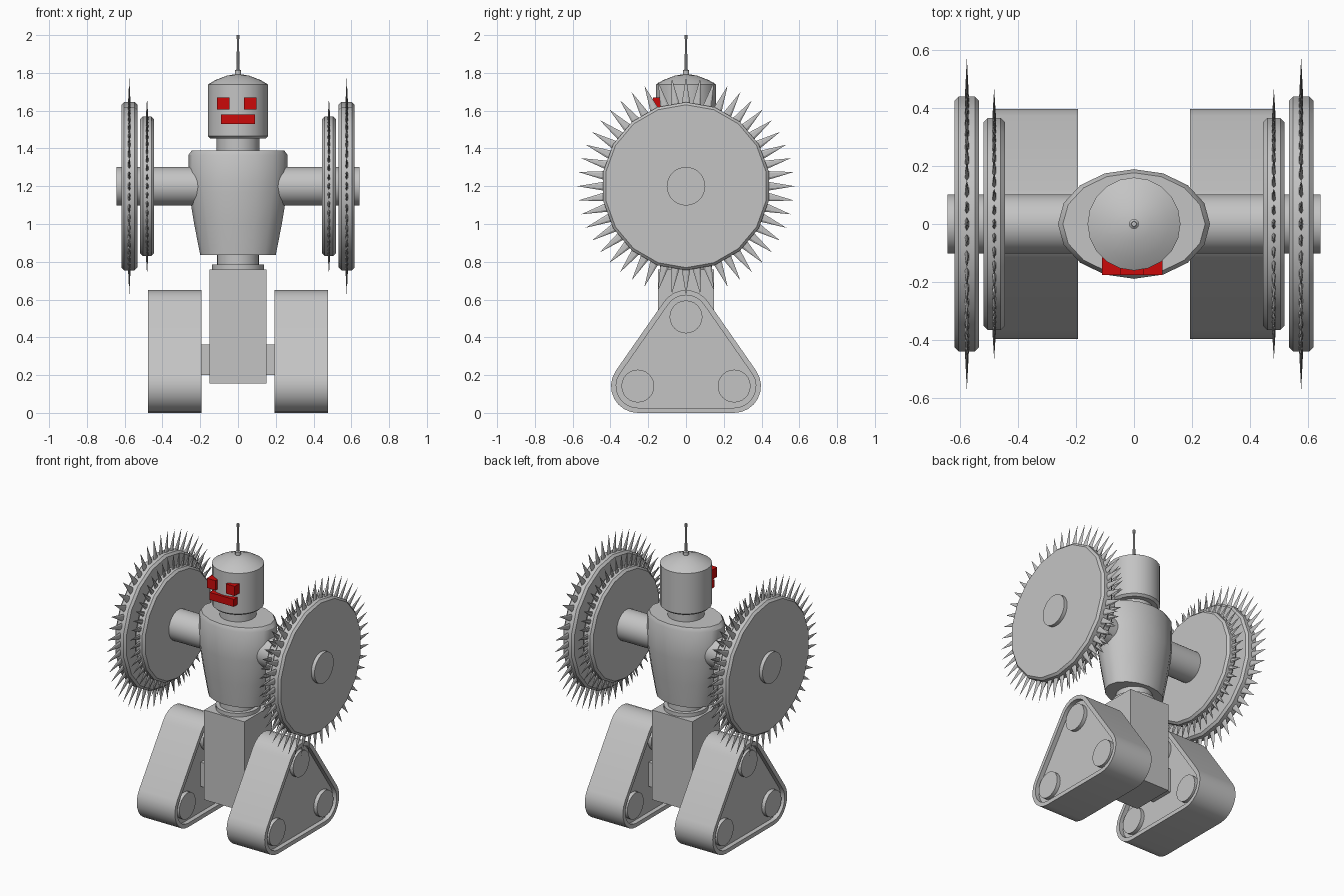
import bpy, bmesh, math
from mathutils import Vector

cube = bpy.data.objects.get("Cube")
if cube:
    bpy.data.objects.remove(cube, do_unlink=True)


def make_material(name, colour):
    m = bpy.data.materials.new(name)
    m.use_nodes = True
    m.diffuse_color = colour
    m.node_tree.nodes["Principled BSDF"].inputs["Base Color"].default_value = colour
    return m


GREY = make_material("metal grey", (0.55, 0.55, 0.55, 1))
RED = make_material("face red", (0.6, 0.003, 0.003, 1))


def finish(name, bm, mat=GREY, smooth=True):
    bmesh.ops.recalc_face_normals(bm, faces=bm.faces[:])
    mesh = bpy.data.meshes.new(name)
    bm.to_mesh(mesh)
    bm.free()
    mesh.materials.append(mat)
    ob = bpy.data.objects.new(name, mesh)
    bpy.context.collection.objects.link(ob)
    if smooth:
        bpy.ops.object.select_all(action="DESELECT")
        ob.select_set(True)
        bpy.context.view_layer.objects.active = ob
        bpy.ops.object.shade_smooth_by_angle(angle=math.radians(32))
    return ob


def loft(name, loops):
    """Skin a stack of equal point loops and cap both ends."""
    bm = bmesh.new()
    rings = [[bm.verts.new(p) for p in loop] for loop in loops]
    n = len(rings[0])
    for a, b in zip(rings, rings[1:]):
        for i in range(n):
            j = (i + 1) % n
            bm.faces.new((a[i], a[j], b[j], b[i]))
    bm.faces.new(rings[0])
    bm.faces.new(rings[-1])
    return finish(name, bm)


def upright(name, profile, segs, squash=1.0):
    """Turned part about z; profile holds (radius, z)."""
    angles = [math.tau * i / segs for i in range(segs)]
    return loft(name, [[(r * math.cos(a), r * squash * math.sin(a), z) for a in angles]
                       for r, z in profile])


def sideways(name, profile, segs, y, z, side):
    """Turned part about x; profile holds (radius, x)."""
    angles = [math.tau * i / segs for i in range(segs)]
    return loft(name, [[(side * x, y + r * math.sin(a), z - r * math.cos(a)) for a in angles]
                       for r, x in profile])


def box(name, low, high, mat=GREY):
    bm = bmesh.new()
    bmesh.ops.create_cube(bm, size=1)
    low, high = Vector(low), Vector(high)
    for v in bm.verts:
        v.co = (low + high) / 2 + v.co * (high - low)
    return finish(name, bm, mat, smooth=False)


# Body
box("pelvis", (-0.15, -0.147, 0.155), (0.15, 0.147, 0.76))
upright("waist_ring", [(0.137, 0.75), (0.137, 0.785)], 24)
upright("waist", [(0.112, 0.78), (0.112, 0.85)], 24)
upright("torso", [(0.2, 0.835), (0.232, 1.0), (0.26, 1.17), (0.262, 1.365), (0.245, 1.39)],
        16, 0.72)
upright("neck", [(0.113, 1.38), (0.113, 1.47)], 24)

# Head and antenna
upright("head", [(0.145, 1.452), (0.16, 1.465), (0.16, 1.738), (0.12, 1.762),
                 (0.06, 1.785), (0.015, 1.793)], 20)
upright("antenna_base", [(0.017, 1.785), (0.017, 1.812), (0.01, 1.818)], 12)
upright("antenna_rod", [(0.009, 1.81), (0.005, 1.985)], 10)
upright("antenna_tip", [(0.009, 1.98), (0.009, 2.0)], 10)

# Face
box("right_eye", (-0.11, -0.175, 1.605), (-0.045, -0.115, 1.67), RED)
box("left_eye", (0.033, -0.175, 1.605), (0.098, -0.115, 1.67), RED)
box("mouth", (-0.09, -0.175, 1.53), (0.09, -0.12, 1.58), RED)

SHOULDER = 1.2


def saw(name, x0, x1, radius, tip, side):
    """Chamfered disc with a ring of flattened spikes."""
    c = 0.014
    sideways(name + "_disc", [(radius - c, x0), (radius, x0 + c), (radius, x1 - c),
                              (radius - c, x1)], 18, 0, SHOULDER, side)
    bm = bmesh.new()
    count = 48
    mid = side * (x0 + x1) / 2
    base = radius - 0.025
    half = 0.058 * radius
    for i in range(count):
        a = math.tau * i / count
        out = Vector((0, math.sin(a), -math.cos(a)))
        along = Vector((0, math.cos(a), math.sin(a)))
        centre = Vector((mid, 0, SHOULDER))
        root = centre + out * base
        ring = []
        for k in range(6):
            t = math.tau * k / 6
            ring.append(bm.verts.new(root + along * half * math.cos(t)
                                     + Vector((0.009 * math.sin(t), 0, 0))))
        point = bm.verts.new(centre + out * tip)
        bm.faces.new(ring)
        for k in range(6):
            bm.faces.new((ring[k], ring[(k + 1) % 6], point))
    finish(name + "_spikes", bm, smooth=False)


# Track wheel centres (y, z) and the rounded outline around them
WHEELS = [(0, 0.508), (-0.255, 0.142), (0.255, 0.142)]
ARCS = [(34.6, 145.4), (145.4, 270), (270, 394.6)]


def track_loop(x, r):
    pts = []
    for (y, z), (a0, a1) in zip(WHEELS, ARCS):
        for i in range(9):
            a = math.radians(a0 + (a1 - a0) * i / 8)
            pts.append((x, y + r * math.cos(a), z + r * math.sin(a)))
    return pts


for side, label in ((1, "left"), (-1, "right")):
    # Arms and saws
    sideways(label + "_arm", [(0.102, 0.12), (0.102, 0.642)], 32, 0, SHOULDER, side)
    saw(label + "_outer_saw", 0.533, 0.618, 0.445, 0.575, side)
    saw(label + "_inner_saw", 0.445, 0.518, 0.37, 0.468, side)

    # Triangular track with a recessed panel on both faces
    r, inner, x0, x1, deep = 0.142, 0.115, 0.193, 0.477, 0.03
    loft(label + "_track", [track_loop(side * x, q) for x, q in (
        (x0 + deep, inner), (x0, inner), (x0, r), (x1, r), (x1, inner), (x1 - deep, inner))])
    for i, (y, z) in enumerate(WHEELS):
        sideways(f"{label}_track_wheel_{i + 1}", [(0.087, x0 + 0.005), (0.087, x1 - 0.005)],
                 24, y, z, side)

    # Hip link between pelvis and track
    xa, xb = sorted((side * 0.14, side * 0.23))
    box(label + "_hip_link", (xa, -0.08, 0.2), (xb, 0.08, 0.363))
